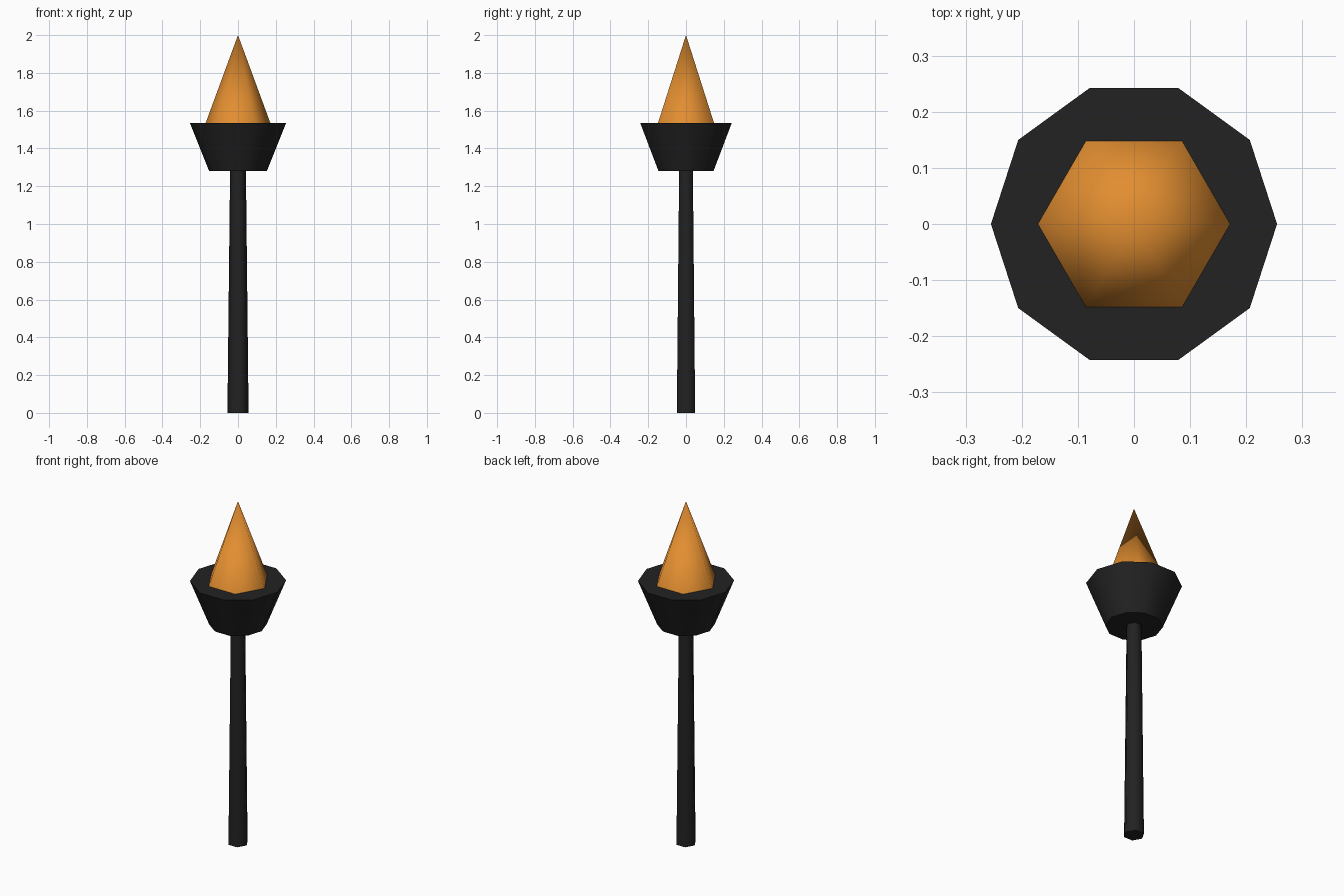
import bpy
import math

if "Cube" in bpy.data.objects:
    bpy.data.objects.remove(bpy.data.objects["Cube"])


def material(name, rgb):
    mat = bpy.data.materials.new(name)
    mat.diffuse_color = (*rgb, 1.0)
    mat.use_nodes = True
    mat.node_tree.nodes["Principled BSDF"].inputs["Base Color"].default_value = mat.diffuse_color
    return mat


def tapered(name, sides, r_bottom, r_top, z0, z1, mat):
    """Smooth-sided tapered prism with a corner on the +x axis."""
    bpy.ops.mesh.primitive_cone_add(
        vertices=sides, radius1=r_bottom, radius2=r_top, depth=z1 - z0,
        location=(0, 0, (z0 + z1) / 2), rotation=(0, 0, math.pi / 2))
    obj = bpy.context.object
    obj.name = name
    obj.data.materials.append(mat)
    # smooth around the sides, crisp at the caps
    bpy.ops.object.shade_smooth_by_angle(angle=math.radians(65))
    return obj


iron = material("black iron", (0.016, 0.016, 0.016))
fire = material("orange flame", (0.76, 0.27, 0.03))

# Pole, flared bowl and flame
tapered("pole", 6, 0.056, 0.042, 0.0, 1.28, iron)
tapered("bowl", 10, 0.153, 0.255, 1.28, 1.535, iron)
tapered("flame", 6, 0.173, 0.0, 1.53, 2.0, fire)
